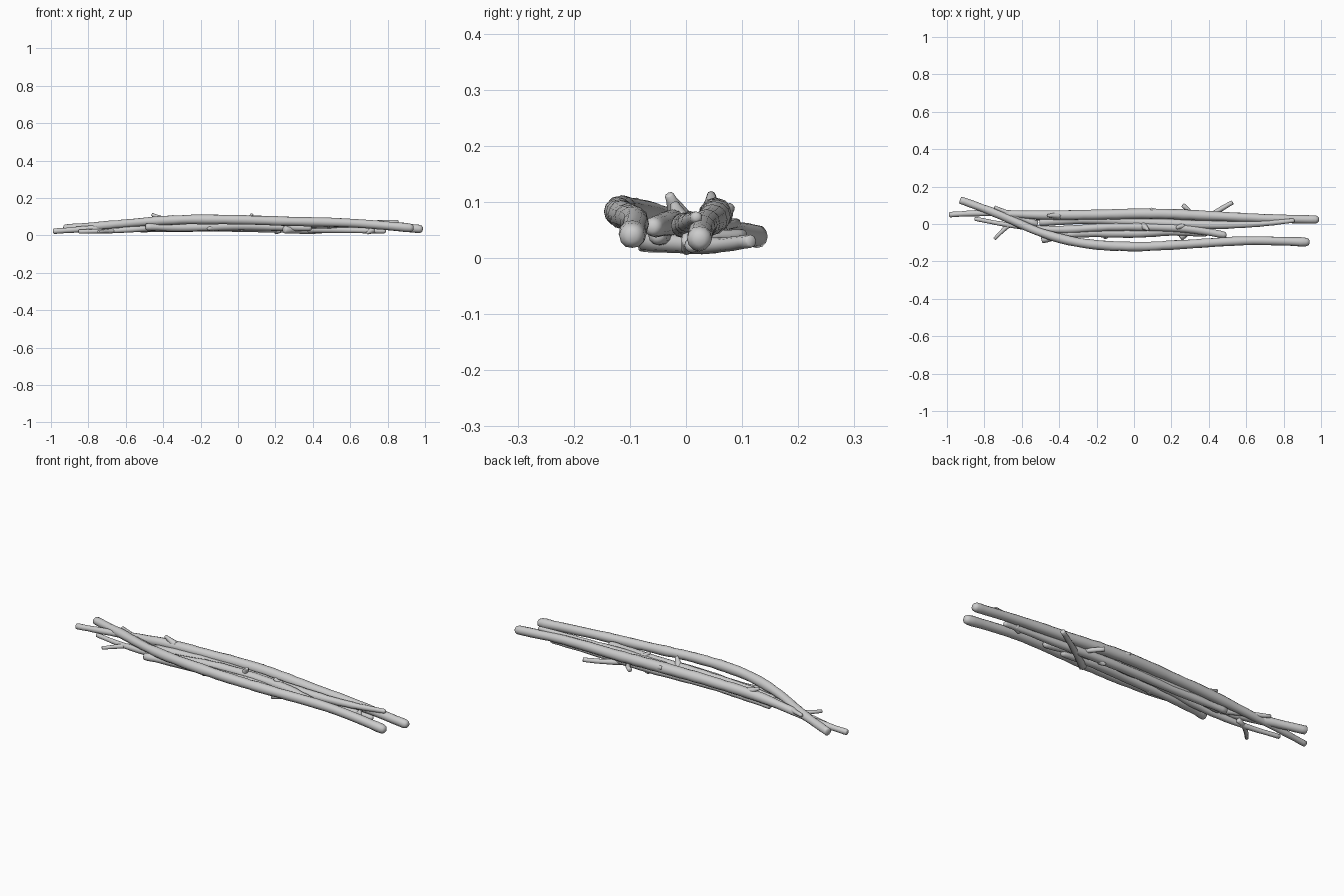
import bpy, bmesh, math, random
from mathutils import Vector

random.seed(4)


def catmull(pts, t):
    # smooth interpolation of 4D points (x, y, z, radius)
    n = len(pts) - 1
    i = min(int(t * n), n - 1)
    u = t * n - i
    p0, p1, p2, p3 = (Vector(pts[max(0, min(n, k))]) for k in (i - 1, i, i + 1, i + 2))
    return 0.5 * (2 * p1 + (p2 - p0) * u + (2 * p0 - 5 * p1 + 4 * p2 - p3) * u * u
                  + (3 * p1 - p0 - 3 * p2 + p3) * u ** 3)


def tube(name, pts, sides=12, step=0.04, bump=0.06, round_ends=(False, True)):
    length = sum((Vector(b[:3]) - Vector(a[:3])).length for a, b in zip(pts, pts[1:]))
    n = max(4, int(length / step))
    stations = [catmull(pts, i / n) for i in range(n + 1)]
    centres = [Vector(s[:3]) for s in stations]
    rings = []
    for i, (c, s) in enumerate(zip(centres, stations)):
        d = (centres[min(i + 1, n)] - centres[max(i - 1, 0)]).normalized()
        rings.append((c, d, s[3] * (1 + random.uniform(-bump, bump))))
    # domed or bluntly snapped ends
    first, last = rings[0], rings[-1]
    for end, sign, dome in ((first, -1, round_ends[0]), (last, 1, round_ends[1])):
        extra = []
        for a in ((35, 65) if dome else (45,)):
            k = math.radians(a)
            push = end[2] * math.sin(k) * (0.9 if dome else 0.35)
            extra.append((end[0] + end[1] * sign * push, end[1], end[2] * math.cos(k)))
        rings = extra[::-1] + rings if sign < 0 else rings + extra
    bm = bmesh.new()
    prev = None
    loops = []
    for c, d, r in rings:
        side = d.cross(Vector((0, 0, 1))).normalized()
        up = side.cross(d)
        loop = []
        for k in range(sides):
            a = 2 * math.pi * k / sides
            rr = r * (1 + random.uniform(-bump, bump) * 0.5)
            loop.append(bm.verts.new(c + side * math.cos(a) * rr + up * math.sin(a) * rr))
        if prev:
            for k in range(sides):
                bm.faces.new((prev[k], prev[(k + 1) % sides], loop[(k + 1) % sides], loop[k]))
        prev = loop
        loops.append(loop)
    bm.faces.new(loops[0])
    bm.faces.new(loops[-1])
    bmesh.ops.recalc_face_normals(bm, faces=bm.faces)
    me = bpy.data.meshes.new(name)
    bm.to_mesh(me)
    bm.free()
    for p in me.polygons:
        p.use_smooth = True
    ob = bpy.data.objects.new(name, me)
    bpy.context.collection.objects.link(ob)
    return ob


# long bowed stick at the front
tube("front_long_stick", [
    (-0.925, 0.127, 0.038, .021), (-0.72, 0.05, 0.052, .022), (-0.5, -0.045, 0.072, .023),
    (-0.27, -0.103, 0.084, .025), (0, -0.121, 0.083, .025), (0.25, -0.11, 0.075, .024),
    (0.6, -0.09, 0.066, .023), (0.92, -0.096, 0.04, .024)])
# long straight stick at the back
tube("back_long_stick", [
    (-0.985, 0.05, 0.022, .014), (-0.8, 0.058, 0.036, .016), (-0.5, 0.048, 0.068, .024),
    (-0.2, 0.05, 0.078, .027), (0.1, 0.055, 0.078, .028), (0.4, 0.044, 0.066, .026),
    (0.7, 0.03, 0.056, .023), (0.97, 0.024, 0.034, .022)])
# shorter sticks packed in the middle
tube("middle_stick", [
    (-0.5, 0.01, 0.046, .022), (-0.25, 0.022, 0.056, .022), (0.1, 0.008, 0.06, .023),
    (0.4, -0.005, 0.058, .022), (0.65, 0.0, 0.062, .016), (0.85, 0.018, 0.072, .011)])
tube("low_left_stick", [
    (-0.85, 0.028, 0.02, .011), (-0.65, -0.008, 0.026, .014), (-0.4, -0.03, 0.046, .02),
    (-0.1, -0.015, 0.066, .022), (0.25, -0.022, 0.064, .023), (0.48, -0.058, 0.055, .018)])
tube("inner_front_stick", [
    (-0.49, -0.084, 0.045, .018), (-0.3, -0.05, 0.042, .022), (0, -0.05, 0.05, .024),
    (0.2, -0.04, 0.046, .022), (0.38, -0.05, 0.04, .018)])
tube("low_back_stick", [
    (-0.52, 0.035, 0.032, .016), (-0.2, 0.02, 0.04, .02), (0.2, 0.025, 0.036, .022),
    (0.5, 0.015, 0.03, .018), (0.78, 0.01, 0.022, .012)])

# thin twigs sticking out, each as start, end, radii
twigs = {
    "cross_twig": ((0.25, -0.07, 0.03, .021), (0.4, 0.04, 0.022, .014), (0.525, 0.115, 0.03, .012)),
    "back_twig": ((0.32, 0.03, 0.04, .012), (0.29, 0.075, 0.038, .012), (0.262, 0.1, 0.04, .012)),
    "left_front_twig": ((-0.62, 0.01, 0.03, .013), (-0.68, -0.015, 0.022, .012), (-0.745, -0.08, 0.02, .009)),
    "left_back_twig": ((-0.52, 0.0, 0.05, .018), (-0.64, 0.045, 0.056, .014), (-0.745, 0.09, 0.062, .009)),
}
for name, pts in twigs.items():
    tube(name, pts, sides=8, round_ends=(False, False))

# snapped-off branch stubs
stubs = [
    ((-0.4, 0.045, 0.08), (-0.46, 0.045, 0.112)), ((0.05, -0.01, 0.07), (0.075, -0.03, 0.112)),
    ((0.12, 0.06, 0.075), (0.09, 0.08, 0.09)), ((-0.13, -0.05, 0.04), (-0.16, -0.075, 0.035)),
    ((0.26, -0.01, 0.065), (0.23, -0.02, 0.095)), ((0.72, 0.01, 0.03), (0.69, 0.0, 0.012)),
    ((0.22, 0.02, 0.03), (0.2, 0.03, 0.012)),
]
for a, b in stubs:
    tube("branch_stub", [a + (.02,), b + (.008,)], sides=8, step=0.015, round_ends=(False, False))
